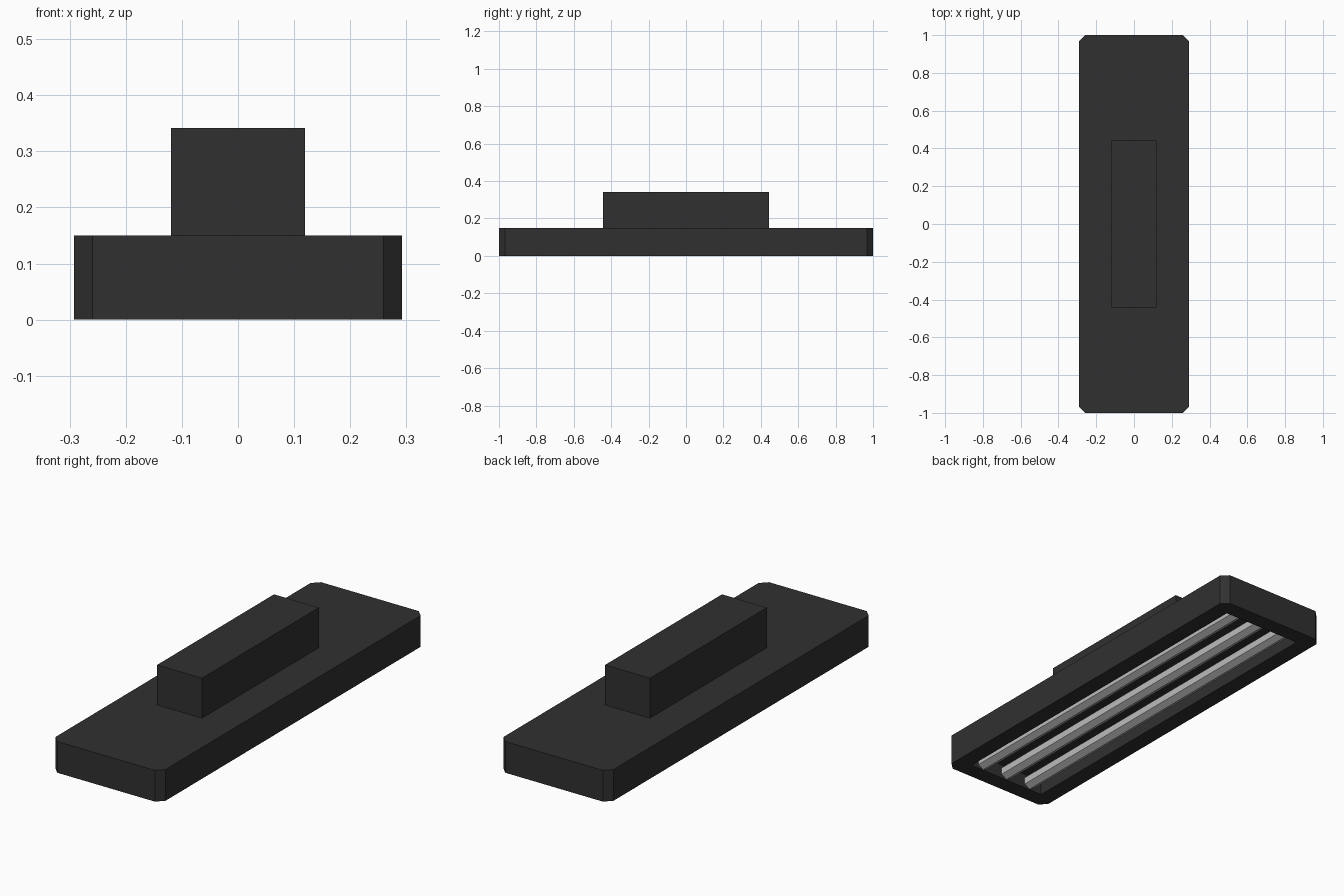
import bpy, bmesh, math

if "Cube" in bpy.data.objects:
    bpy.data.objects.remove(bpy.data.objects["Cube"])

def mat(name, c):
    m = bpy.data.materials.new(name)
    m.diffuse_color = (c, c, c, 1)
    m.use_nodes = True
    m.node_tree.nodes["Principled BSDF"].inputs["Base Color"].default_value = m.diffuse_color
    return m

dark = mat("dark_metal", 0.03)
white = mat("tube_white", 0.5)

def finish(bm, name, m):
    bmesh.ops.recalc_face_normals(bm, faces=bm.faces)
    me = bpy.data.meshes.new(name)
    bm.to_mesh(me)
    bm.free()
    me.materials.append(m)
    ob = bpy.data.objects.new(name, me)
    bpy.context.collection.objects.link(ob)
    return ob

def box(bm, x, y, z0, z1):
    vs = bmesh.ops.create_cube(bm, size=1)["verts"]
    for v in vs:
        v.co = (v.co.x * 2 * x, v.co.y * 2 * y, z0 + (v.co.z + 0.5) * (z1 - z0))

W, L, H, C = 0.292, 1.0, 0.15, 0.033

# housing: chamfered slab with a rectangular recess underneath
bm = bmesh.new()
box(bm, W, L, 0, H)
upright = [e for e in bm.edges if abs(e.verts[0].co.z - e.verts[1].co.z) > 0.1]
bmesh.ops.bevel(bm, geom=upright, offset=C, segments=1, affect='EDGES')
housing = finish(bm, "housing", dark)

bm = bmesh.new()
box(bm, 0.21, 0.92, -0.1, 0.07)
cutter = finish(bm, "recess_cutter", dark)
cutter.hide_render = True
cutter.hide_viewport = True
cut = housing.modifiers.new("recess", 'BOOLEAN')
cut.object = cutter
cut.operation = 'DIFFERENCE'
cut.solver = 'EXACT'

# ballast box on top
bm = bmesh.new()
box(bm, 0.119, 0.443, H, 0.342)
finish(bm, "ballast_box", dark)

# three hexagonal light tubes in the recess
for i in (-1, 0, 1):
    bpy.ops.mesh.primitive_cylinder_add(vertices=6, radius=0.034, depth=1.84,
        location=(0.14 * i, 0, 0.036), rotation=(math.pi / 2, 0, 0))
    tube = bpy.context.object
    tube.name = f"light_tube_{i + 2}"
    tube.data.materials.append(white)
